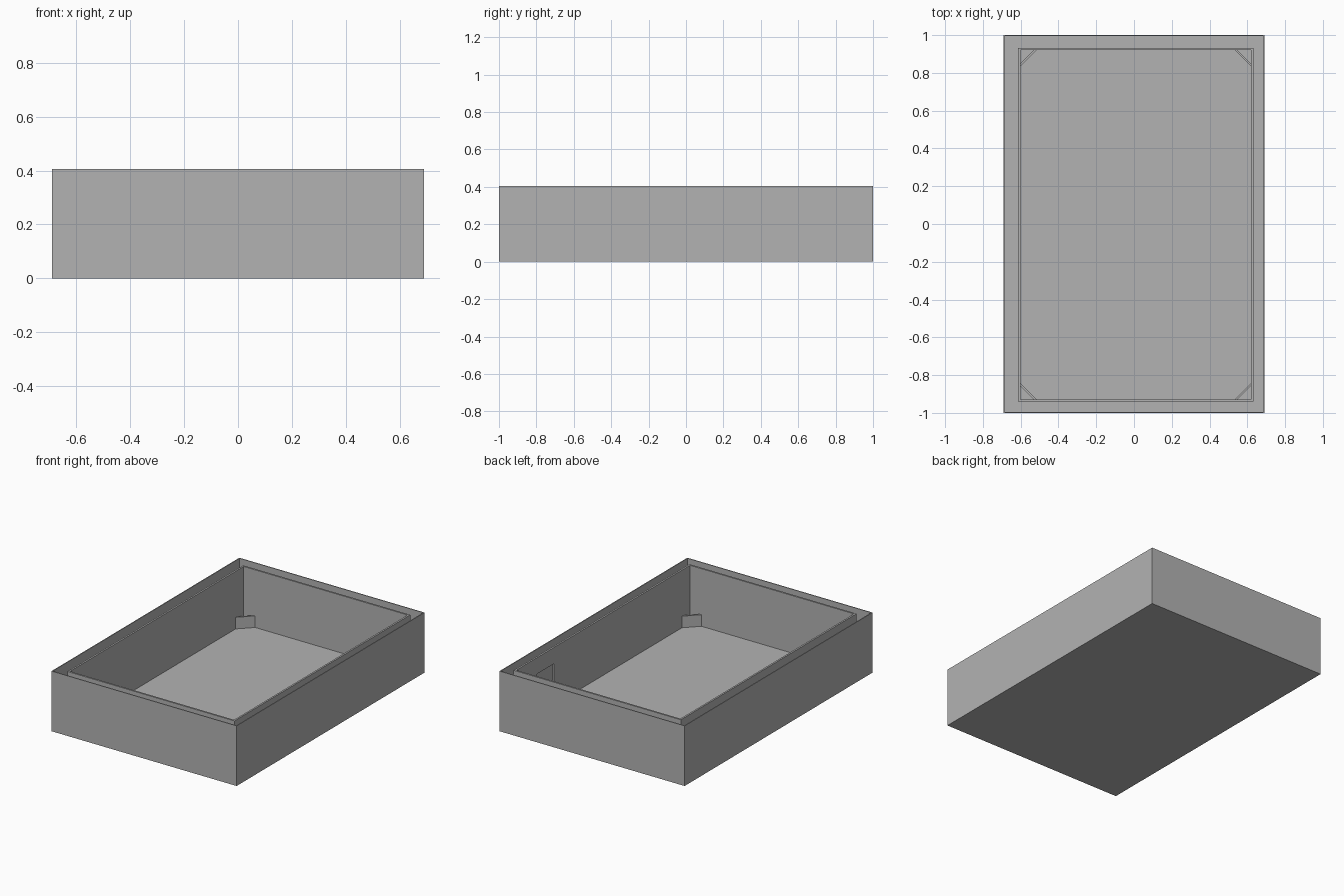
import bpy, bmesh
from mathutils import Matrix, Vector

cube = bpy.data.objects.get("Cube")
if cube:
    bpy.data.objects.remove(cube, do_unlink=True)

# Overall sizes
HALF_X, HALF_Y, HEIGHT = 0.69, 1.0, 0.405
SHEET, FLOOR = 0.006, 0.012
LEFT, RIGHT, FRONT, BACK = -0.602, 0.62, -0.928, 0.92   # inside of the liner
WALL, LINER_TOP = 0.012, 0.4

gray = bpy.data.materials.new("plain gray")
gray.use_nodes = True
COLOR = (0.45, 0.45, 0.45, 1)
gray.diffuse_color = COLOR
gray.node_tree.nodes["Principled BSDF"].inputs["Base Color"].default_value = COLOR


def finish(name, bm):
    bmesh.ops.recalc_face_normals(bm, faces=bm.faces)
    mesh = bpy.data.meshes.new(name)
    bm.to_mesh(mesh)
    bm.free()
    mesh.materials.append(gray)
    obj = bpy.data.objects.new(name, mesh)
    bpy.context.collection.objects.link(obj)
    return obj


def box(name, low, high):
    low, high = Vector(low), Vector(high)
    bm = bmesh.new()
    bmesh.ops.create_cube(bm, size=1, matrix=Matrix.Translation((low + high) / 2)
                          @ Matrix.Diagonal((*(high - low), 1)))
    return finish(name, bm)


def cut(target, cutter):
    """Cut one object out of another, then drop the cutter."""
    cutter.hide_render = True
    mod = target.modifiers.new("cut", 'BOOLEAN')
    mod.operation, mod.object, mod.solver = 'DIFFERENCE', cutter, 'EXACT'
    bpy.context.view_layer.objects.active = target
    bpy.ops.object.modifier_apply(modifier=mod.name)
    bpy.data.objects.remove(cutter, do_unlink=True)


def prism(name, outline, z0, z1):
    bm = bmesh.new()
    face = bm.faces.new([bm.verts.new((x, y, z0)) for x, y in outline])
    top = bmesh.ops.extrude_face_region(bm, geom=[face])["geom"]
    verts = [v for v in top if isinstance(v, bmesh.types.BMVert)]
    bmesh.ops.translate(bm, verts=verts, vec=(0, 0, z1 - z0))
    return finish(name, bm)


# Outer tray: thin sheet sides and a flat floor
tray = box("outer_tray", (-HALF_X, -HALF_Y, 0), (HALF_X, HALF_Y, HEIGHT))
cut(tray, box("tray_cutter", (SHEET - HALF_X, SHEET - HALF_Y, FLOOR),
              (HALF_X - SHEET, HALF_Y - SHEET, HEIGHT + 1)))

# Inner liner frame, separated from the tray sides by a channel
liner = box("inner_liner", (LEFT - WALL, FRONT - WALL, FLOOR),
            (RIGHT + WALL, BACK + WALL, LINER_TOP))
cut(liner, box("liner_cutter", (LEFT, FRONT, -1), (RIGHT, BACK, 1)))

# Square opening through one long liner wall
cut(liner, box("opening_cutter", (RIGHT - 0.02, 0.52, 0.11),
               (RIGHT + WALL + 0.02, 0.70, 0.29)))

# Diagonal plates across the four floor corners
LEG, THICK = 0.086, 0.015
for end, y, sy in (("front", FRONT, 1), ("back", BACK, -1)):
    for side, x, sx in (("right", LEFT, 1), ("left", RIGHT, -1)):
        short = LEG - THICK
        prism(f"corner_plate_{end}_{side}",
              [(x + sx * LEG, y), (x, y + sy * LEG),
               (x, y + sy * short), (x + sx * short, y)], FLOOR, 0.09)
